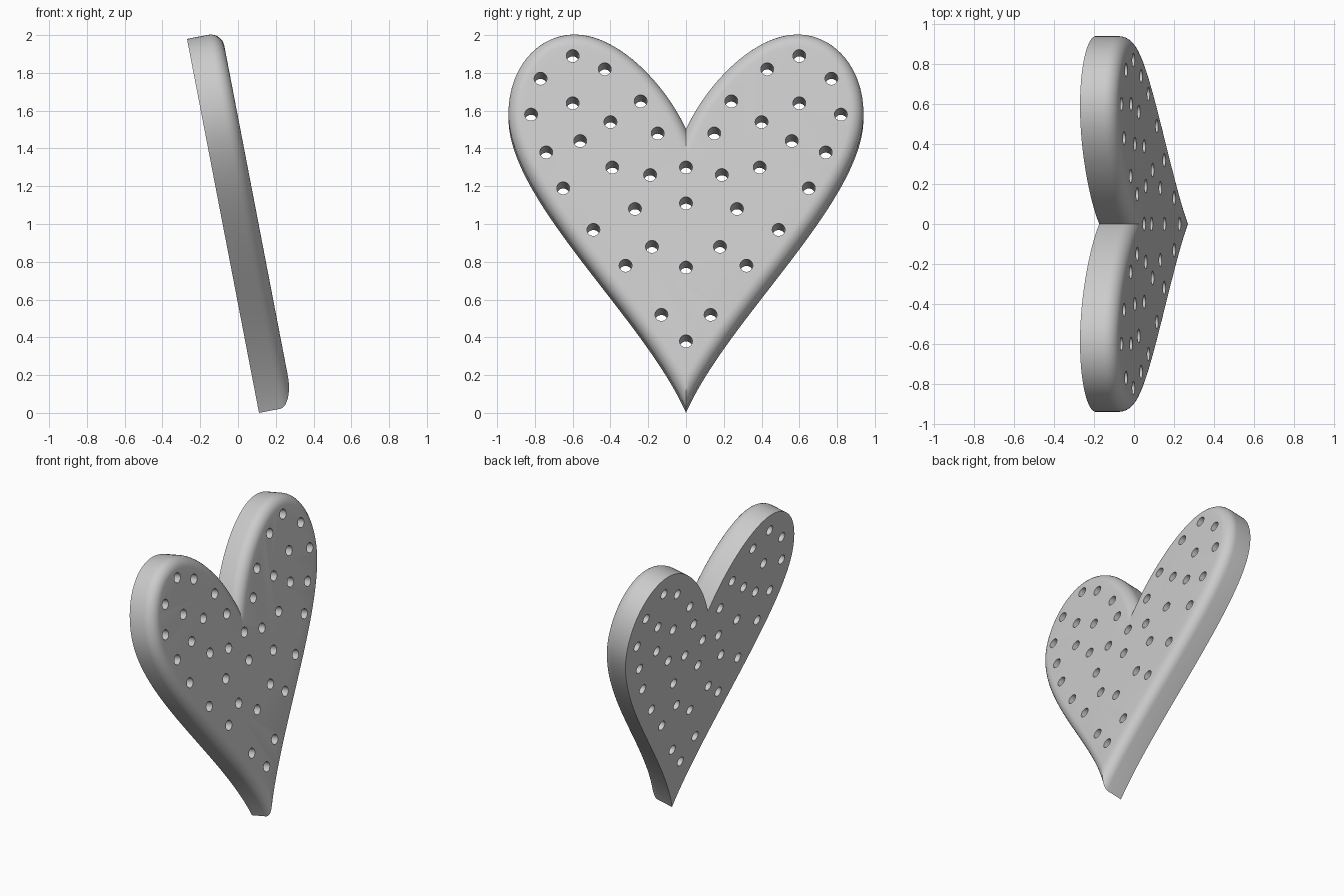
import bpy, bmesh, math
from mathutils import Matrix, Vector
from mathutils.geometry import interpolate_bezier

cube = bpy.data.objects.get("Cube")
if cube:
    bpy.data.objects.remove(cube)

TILT = math.radians(10.9)
THICK, ROUND, HOLE_R = 0.187, 0.072, 0.034
STEPS, COUNT = 8, 110

grey = bpy.data.materials.new("plain grey")
grey.use_nodes = True
grey.diffuse_color = (0.6, 0.6, 0.6, 1)
grey.node_tree.nodes["Principled BSDF"].inputs["Base Color"].default_value = (0.6, 0.6, 0.6, 1)

# Half outline of the heart from cleft to tip, as (y, height) curves
CURVES = [
    [(0, 1.48), (0.11, 1.72), (0.36, 1.98), (0.59, 1.98)],
    [(0.59, 1.98), (0.78, 1.98), (0.94, 1.81), (0.94, 1.56)],
    [(0.94, 1.56), (0.94, 1.12), (0.22, 0.50), (0, 0)],
]
half = []
for c in CURVES:
    p = [Vector((y, z / math.cos(TILT), 0)) for y, z in c]
    half += [q.to_2d() for q in interpolate_bezier(*p, 60)][1 if half else 0:]


def inset(d):
    """Half outline moved inward by d, mitred on the centre line, evenly spaced."""
    tang = [(half[min(i + 1, len(half) - 1)] - half[max(i - 1, 0)]).normalized()
            for i in range(len(half))]
    pts = [p + Vector((t.y, -t.x)) * d for p, t in zip(half, tang)]
    if d > 0:
        start = pts[0] - tang[0] * (pts[0].x / tang[0].x)
        keep = [start]
        for a, b in zip(pts, pts[1:]):
            keep.append(a)
            if b.x < 0:
                keep.append(a.lerp(b, a.x / (a.x - b.x)))
                break
        pts = keep
    dist = [0]
    for a, b in zip(pts, pts[1:]):
        dist.append(dist[-1] + (b - a).length)
    out, k = [], 0
    for i in range(COUNT + 1):
        s = dist[-1] * i / COUNT
        while k < len(pts) - 2 and dist[k + 1] < s:
            k += 1
        f = (s - dist[k]) / max(dist[k + 1] - dist[k], 1e-9)
        out.append(pts[k].lerp(pts[k + 1], f))
    out[0].x = out[-1].x = 0
    return out


def make_object(name, bm):
    bmesh.ops.recalc_face_normals(bm, faces=bm.faces)
    bm.transform(Matrix.Rotation(-TILT, 4, 'Y'))
    mesh = bpy.data.meshes.new(name)
    bm.to_mesh(mesh)
    bm.free()
    mesh.materials.append(grey)
    obj = bpy.data.objects.new(name, mesh)
    bpy.context.collection.objects.link(obj)
    return obj


# Heart slab: square back edge, rounded front edge
bm = bmesh.new()
levels = [(0, 0)]
for i in range(STEPS + 1):
    a = math.pi / 2 * i / STEPS
    levels.append((THICK - ROUND + ROUND * math.sin(a), ROUND * (1 - math.cos(a))))
rings = []
for x, d in levels:
    side = inset(d)
    loop = side + [Vector((-p.x, p.y)) for p in reversed(side[1:-1])]
    rings.append([bm.verts.new((x, p.x, p.y)) for p in loop])
for lower, upper in zip(rings, rings[1:]):
    for i in range(len(lower)):
        j = (i + 1) % len(lower)
        bm.faces.new((lower[i], lower[j], upper[j], upper[i]))
bm.faces.new(rings[0])
bm.faces.new(rings[-1])
heart = make_object("heart_slab", bm)

# Through holes, mirrored across the centre line
HOLES = [(0.6, 1.89), (0.43, 1.82), (0.77, 1.77), (0.6, 1.64), (0.24, 1.65), (0.82, 1.58),
         (0.4, 1.54), (0.15, 1.48), (0.56, 1.44), (0.74, 1.38), (0.39, 1.3), (0.19, 1.26),
         (0.65, 1.19), (0.27, 1.08), (0.49, 0.97), (0.18, 0.88), (0.32, 0.78), (0.13, 0.52),
         (0, 1.3), (0, 1.11), (0, 0.77), (0, 0.38)]
bm = bmesh.new()
for y, z in HOLES:
    v = (z - THICK * math.sin(TILT)) / math.cos(TILT)
    for s in ((1, -1) if y else (1,)):
        bmesh.ops.create_cone(bm, cap_ends=True, segments=24, radius1=HOLE_R, radius2=HOLE_R,
                              depth=0.5, matrix=Matrix.Translation((THICK / 2, s * y, v))
                              @ Matrix.Rotation(math.pi / 2, 4, 'Y'))
cutter = make_object("hole_cutter", bm)
cutter.hide_render = True

# Cut the holes and drop the helper
mod = heart.modifiers.new("holes", 'BOOLEAN')
mod.operation, mod.solver, mod.object = 'DIFFERENCE', 'EXACT', cutter
bpy.ops.object.select_all(action='DESELECT')
heart.select_set(True)
bpy.context.view_layer.objects.active = heart
bpy.ops.object.modifier_apply(modifier=mod.name)
bpy.data.objects.remove(cutter)

# Centre and stand on the ground
co = [v.co for v in heart.data.vertices]
mid_x = (min(c.x for c in co) + max(c.x for c in co)) / 2
heart.data.transform(Matrix.Translation((-mid_x, 0, -min(c.z for c in co))))
bpy.ops.object.shade_smooth_by_angle(angle=math.radians(30))
